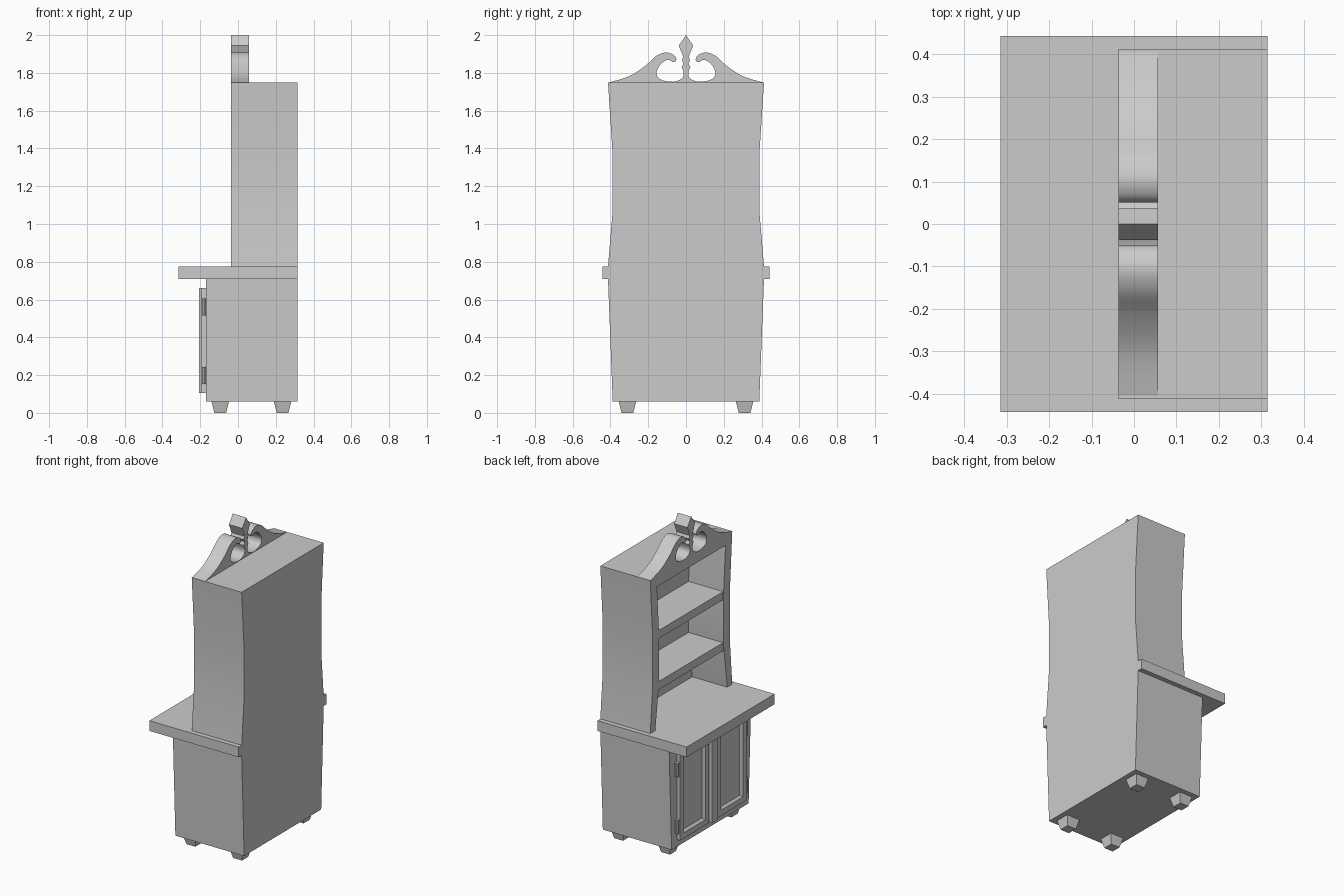
import bpy, bmesh, math
from mathutils import Vector

if "Cube" in bpy.data.objects:
    bpy.data.objects.remove(bpy.data.objects["Cube"])


def finish(name, bm, smooth=False):
    bmesh.ops.recalc_face_normals(bm, faces=bm.faces)
    me = bpy.data.meshes.new(name)
    bm.to_mesh(me)
    bm.free()
    ob = bpy.data.objects.new(name, me)
    bpy.context.collection.objects.link(ob)
    if smooth:
        bpy.ops.object.select_all(action='DESELECT')
        ob.select_set(True)
        bpy.context.view_layer.objects.active = ob
        bpy.ops.object.shade_smooth_by_angle(angle=math.radians(35))
    return ob


def prism(name, outline, x0, x1, smooth=False):
    """Extrude a (y, z) outline along x."""
    bm = bmesh.new()
    face = bm.faces.new([bm.verts.new((x0, y, z)) for y, z in outline])
    new = bmesh.ops.extrude_face_region(bm, geom=[face], use_keep_orig=True)
    verts = [g for g in new['geom'] if isinstance(g, bmesh.types.BMVert)]
    bmesh.ops.translate(bm, vec=(x1 - x0, 0, 0), verts=verts)
    return finish(name, bm, smooth)


def box(name, x0, x1, y0, y1, z0, z1):
    return prism(name, [(y0, z0), (y1, z0), (y1, z1), (y0, z1)], x0, x1)


def mirrored(half):
    """Close a half outline by mirroring it across y = 0."""
    return half + [(-y, z) for y, z in reversed(half) if abs(y) > 1e-6]


def spline(pts, steps=4):
    """Catmull-Rom curve through (y, z) points."""
    p = [Vector(q) for q in [pts[0]] + pts + [pts[-1]]]
    out = []
    for i in range(1, len(p) - 2):
        a, b, c, d = p[i - 1:i + 3]
        for k in range(steps):
            t = k / steps
            v = 0.5 * (2 * b + (c - a) * t + (2 * a - 5 * b + 4 * c - d) * t ** 2
                       + (3 * b - a - 3 * c + d) * t ** 3)
            out.append((v.x, v.y))
    return out + [tuple(pts[-1])]


# Lower cabinet and counter
prism("lower_cabinet", mirrored([(0.388, 0.06), (0.413, 0.71)]), -0.17, 0.315)
box("countertop", -0.315, 0.315, -0.443, 0.443, 0.71, 0.775)

# Waisted hutch: open frame, back panel and shelves
outer = [(0.413, 0.775), (0.389, 1.06), (0.389, 1.38), (0.413, 1.75)]
inner = [(0.345, 1.685), (0.325, 1.38), (0.325, 1.06), (0.362, 0.775)]
loop = outer + [(-y, z) for y, z in reversed(outer)]
opening = [(-y, z) for y, z in reversed(inner)] + inner
prism("hutch_frame", loop + opening, -0.037, 0.21, True)
prism("hutch_back", loop, 0.21, 0.315, True)
for n, z in enumerate((1.02, 1.345)):
    box(f"shelf_{n + 1}", -0.034, 0.21, -0.34, 0.34, z, z + 0.052)

# Scrolled crest with pointed finial
finial = [(0, 2.0), (0.038, 1.945), (0.014, 1.885), (0.022, 1.867),
          (0.013, 1.85), (0.023, 1.83), (0.014, 1.81)]
scroll = spline([(0.012, 1.79), (0.022, 1.77), (0.06, 1.754), (0.11, 1.757),
                 (0.147, 1.775), (0.155, 1.808), (0.132, 1.848), (0.10, 1.868),
                 (0.082, 1.866), (0.072, 1.857), (0.056, 1.86), (0.052, 1.877),
                 (0.07, 1.898), (0.11, 1.908), (0.16, 1.888), (0.215, 1.838),
                 (0.30, 1.783), (0.405, 1.75)])
prism("crest", mirrored(finial + scroll + [(0.405, 1.742)]), -0.037, 0.057, True)

# Panelled doors, hinges and centre strip
box("door_centre_strip", -0.206, -0.17, -0.03, 0.03, 0.105, 0.66)
for side, s in (("left", 1), ("right", -1)):
    y0, y1 = sorted((s * 0.045, s * 0.335))
    door = box(f"{side}_door", -0.192, -0.165, y0, y1, 0.105, 0.66)
    bm = bmesh.new()
    bm.from_mesh(door.data)
    front = min(bm.faces, key=lambda f: f.calc_center_median().x)
    bmesh.ops.inset_region(bm, faces=[front], thickness=0.05)
    bmesh.ops.inset_region(bm, faces=[front], thickness=0.018, depth=-0.014)
    bm.to_mesh(door.data)
    bm.free()
    for level, z in (("lower", 0.197), ("upper", 0.56)):
        bm = bmesh.new()
        bmesh.ops.create_cone(bm, cap_ends=True, segments=10, radius1=0.012,
                              radius2=0.012, depth=0.09)
        bmesh.ops.translate(bm, vec=(-0.181, s * 0.347, z), verts=bm.verts)
        finish(f"{side}_{level}_hinge", bm, True)

# Tapered square feet
for depth, x in (("front", -0.094), ("back", 0.236)):
    for side, s in (("left", 1), ("right", -1)):
        bm = bmesh.new()
        bmesh.ops.create_cube(bm, size=1)
        for v in bm.verts:
            r = 0.046 if v.co.z > 0 else 0.031
            v.co = (x + math.copysign(r, v.co.x),
                    s * 0.31 + math.copysign(r, v.co.y), 0.06 if v.co.z > 0 else 0)
        finish(f"{depth}_{side}_foot", bm)
